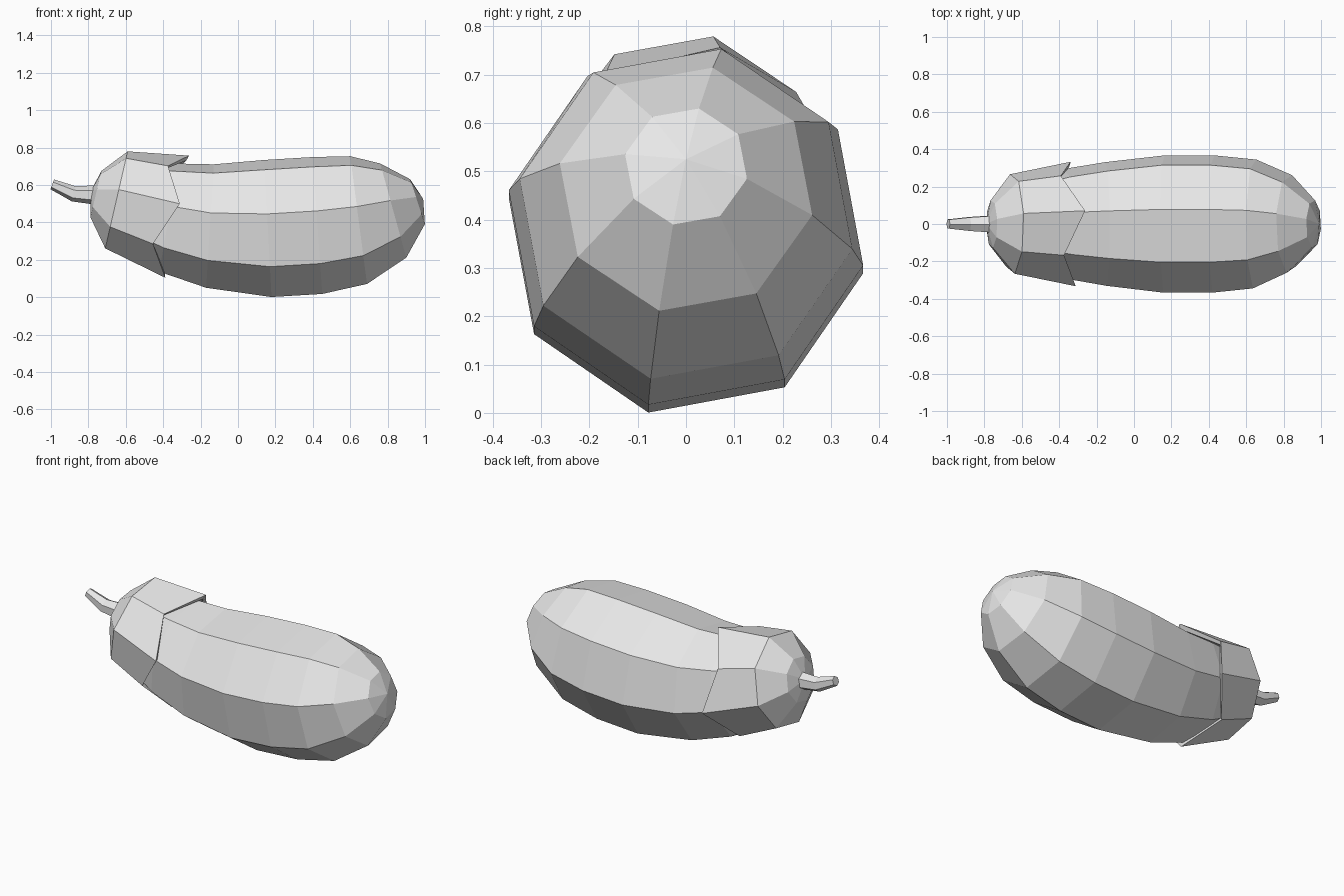
import bpy, bmesh
from math import sin, cos, radians, tau

cube = bpy.data.objects.get("Cube")
if cube:
    bpy.data.objects.remove(cube)

grey = bpy.data.materials.new("plain grey")
grey.use_nodes = True
colour = (0.8, 0.8, 0.8, 1)
grey.diffuse_color = colour
grey.node_tree.nodes["Principled BSDF"].inputs["Base Color"].default_value = colour


def loft(name, rings, sides, start=None, end=None):
    """Skin tilted rings (x, z, radius, tilt in degrees, notch depth, notch radius).
    Ends close to a tip point (x, z), to a flat face ("flat"), or stay open."""
    bm = bmesh.new()
    loops = []
    for x, z, radius, tilt, *notch in rings:
        t = radians(tilt)
        loop = []
        for i in range(sides):
            a = radians(33) + tau * i / sides
            r, back = radius, 0
            if notch and i % 2 == 0:      # every second corner is pulled back
                back, r = notch
            up = r * sin(a)
            loop.append(bm.verts.new((x + up * sin(t) - back * cos(t),
                                      r * cos(a),
                                      z + up * cos(t) + back * sin(t))))
        loops.append(loop)
    for a, b in zip(loops, loops[1:]):
        for i in range(sides):
            j = (i + 1) % sides
            bm.faces.new((a[i], a[j], b[j], b[i]))
    for loop, close in ((loops[0], start), (loops[-1], end)):
        if close == "flat":
            bm.faces.new(loop)
        elif close:
            tip = bm.verts.new((close[0], 0, close[1]))
            for i in range(sides):
                bm.faces.new((loop[i], loop[(i + 1) % sides], tip))
    bmesh.ops.recalc_face_normals(bm, faces=bm.faces)
    mesh = bpy.data.meshes.new(name)
    bm.to_mesh(mesh)
    bm.free()
    mesh.materials.append(grey)
    obj = bpy.data.objects.new(name, mesh)
    bpy.context.collection.objects.link(obj)
    return obj


# Curved eight-sided fruit with a rounded end
loft("fruit_body", [
    (-0.50, 0.465, 0.26, 12),
    (-0.37, 0.425, 0.30, 10),
    (-0.15, 0.38, 0.338, 3.5),
    (0.16, 0.367, 0.375, -3),
    (0.425, 0.383, 0.375, -4),
    (0.645, 0.412, 0.352, -7.5),
    (0.83, 0.463, 0.267, -15.5),
    (0.96, 0.51, 0.129, -18),
], 8, start="flat", end=(0.99, 0.525))

# Leafy cap with a zigzag rim that has some thickness
loft("leaf_cap", [
    (-0.76, 0.55, 0.13, 13),
    (-0.65, 0.52, 0.272, 13),
    (-0.325, 0.43, 0.34, 11, 0.10, 0.307),
    (-0.335, 0.432, 0.31, 11, 0.10, 0.285),
    (-0.52, 0.47, 0.25, 12),
], 8, start=(-0.79, 0.56), end="flat")

# Thin bent stem
loft("stem", [
    (-0.75, 0.545, 0.052, 3),
    (-0.88, 0.553, 0.042, 12),
    (-0.993, 0.603, 0.028, 20),
], 6, start="flat", end="flat")
